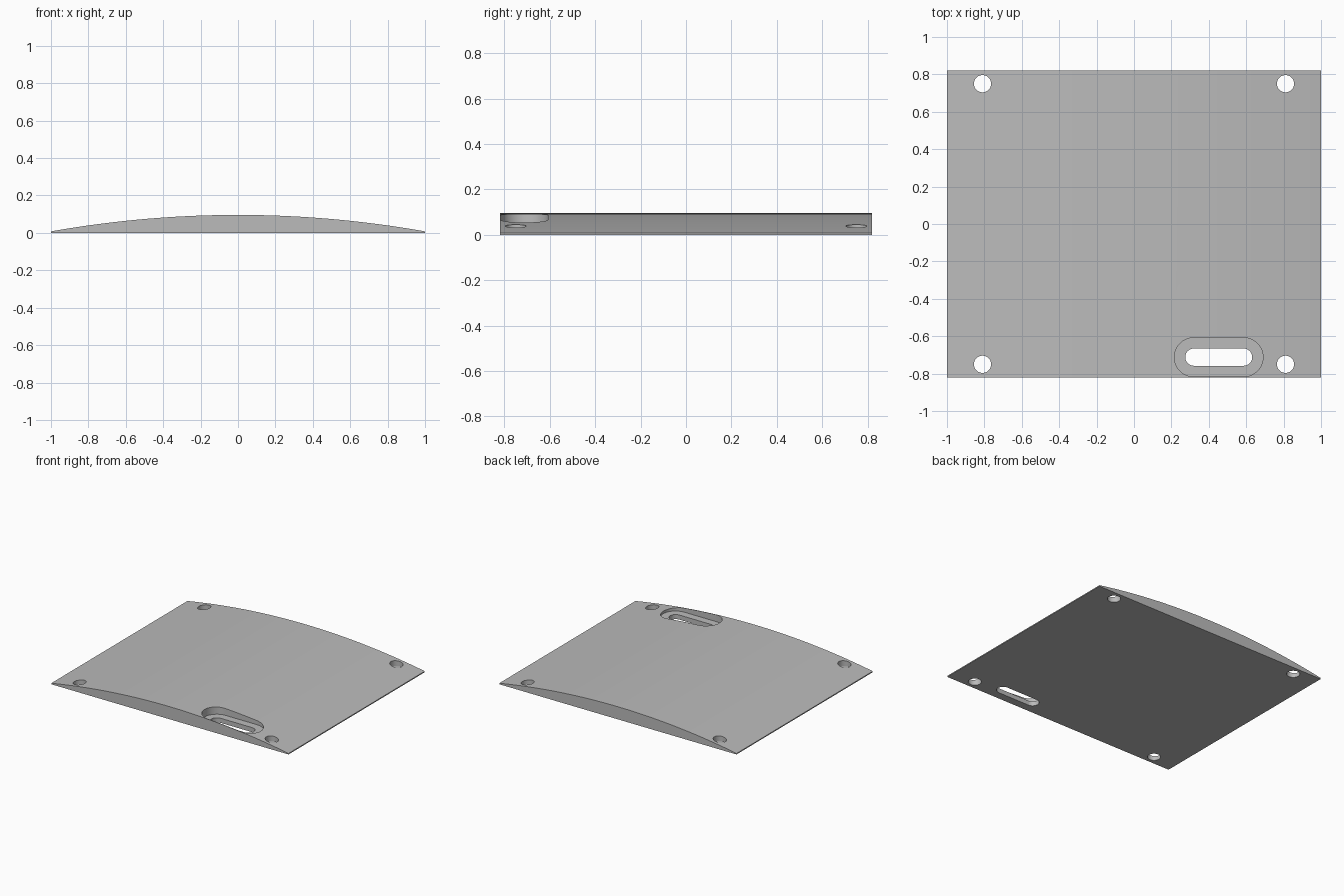
import bpy, bmesh, math

cube = bpy.data.objects.get("Cube")
if cube:
    bpy.data.objects.remove(cube, do_unlink=True)

HALF_X, HALF_Y = 1.0, 0.82
EDGE, CROWN = 0.008, 0.096
FLOOR = 0.035

grey = bpy.data.materials.new("light_grey")
grey.use_nodes = True
colour = (0.5, 0.5, 0.5, 1)
grey.diffuse_color = colour
grey.node_tree.nodes["Principled BSDF"].inputs["Base Color"].default_value = colour


def extrude_outline(name, points, direction):
    """Solid made by sweeping a closed planar outline along a direction."""
    bm = bmesh.new()
    face = bm.faces.new([bm.verts.new(p) for p in points])
    swept = bmesh.ops.extrude_face_region(bm, geom=[face])["geom"]
    verts = [v for v in swept if isinstance(v, bmesh.types.BMVert)]
    bmesh.ops.translate(bm, verts=verts, vec=direction)
    bmesh.ops.recalc_face_normals(bm, faces=bm.faces)
    mesh = bpy.data.meshes.new(name)
    bm.to_mesh(mesh)
    bm.free()
    mesh.materials.append(grey)
    obj = bpy.data.objects.new(name, mesh)
    bpy.context.collection.objects.link(obj)
    return obj


def slot_cutter(name, x, y, radius, half_length, bottom):
    """Upright round-ended cutter; zero half_length gives a cylinder."""
    points = []
    for side in (1, -1):
        for i in range(25 if half_length else 24):
            a = math.pi * i / 24 - side * math.pi / 2
            points.append((x + side * half_length + radius * math.cos(a),
                           y + radius * math.sin(a), bottom))
    obj = extrude_outline(name, points, (0, 0, 0.3))
    obj.hide_render = True
    return obj


# Plate with a flat underside and a gently arched top
rise = CROWN - EDGE
radius = (HALF_X ** 2 + rise ** 2) / (2 * rise)
sweep = math.asin(HALF_X / radius)
outline = [(-HALF_X, -HALF_Y, 0), (HALF_X, -HALF_Y, 0)]
for i in range(49):
    a = sweep * (1 - i / 24)
    outline.append((radius * math.sin(a), -HALF_Y,
                    CROWN - radius + radius * math.cos(a)))
plate = extrude_outline("arched_plate", outline, (0, 2 * HALF_Y, 0))

# Four corner holes, the slot and its wider recess
cutters = [slot_cutter("corner_hole", sx * 0.81, sy * 0.75, 0.046, 0, -0.1)
           for sx in (-1, 1) for sy in (-1, 1)]
cutters.append(slot_cutter("recess", 0.453, -0.712, 0.104, 0.133, FLOOR))
cutters.append(slot_cutter("slot", 0.453, -0.712, 0.046, 0.133, -0.1))

bpy.context.view_layer.objects.active = plate
for cutter in cutters:
    mod = plate.modifiers.new(cutter.name, "BOOLEAN")
    mod.operation = "DIFFERENCE"
    mod.solver = "EXACT"
    mod.object = cutter
    bpy.ops.object.modifier_apply(modifier=mod.name)
    bpy.data.objects.remove(cutter, do_unlink=True)

# Smooth curved walls and keep the rims sharp
bpy.ops.object.select_all(action="DESELECT")
plate.select_set(True)
bpy.ops.object.shade_smooth_by_angle(angle=math.radians(20))
# The shallow plate edges are sharp too
for edge in plate.data.edges:
    ends = [plate.data.vertices[v].co for v in edge.vertices]
    if all(abs(abs(p.x) - HALF_X) < 0.001 for p in ends):
        edge.use_edge_sharp = True
